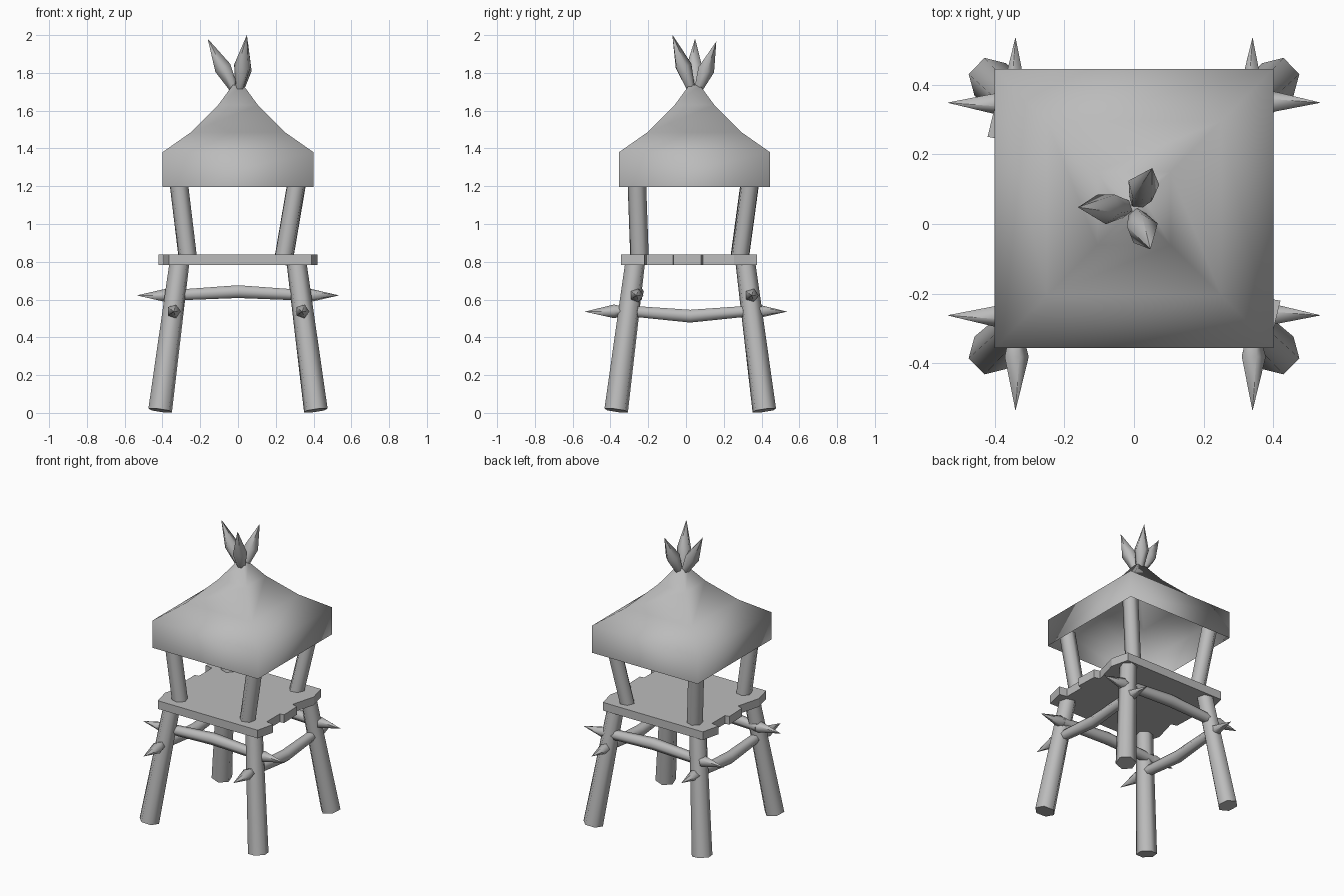
import bpy, bmesh, math
from mathutils import Vector

cube = bpy.data.objects.get("Cube")
if cube:
    bpy.data.objects.remove(cube, do_unlink=True)

grey = bpy.data.materials.new("plain_grey")
grey.use_nodes = True
colour = (0.5, 0.5, 0.5, 1)
grey.diffuse_color = colour
grey.node_tree.nodes["Principled BSDF"].inputs["Base Color"].default_value = colour


def finish(name, bm):
    bmesh.ops.recalc_face_normals(bm, faces=bm.faces)
    mesh = bpy.data.meshes.new(name)
    bm.to_mesh(mesh)
    bm.free()
    mesh.materials.append(grey)
    obj = bpy.data.objects.new(name, mesh)
    bpy.context.collection.objects.link(obj)
    return obj


def bridge(bm, low, high):
    """Join two rings of equal length with smooth quads."""
    n = len(low)
    for i in range(n):
        j = (i + 1) % n
        bm.faces.new((low[i], low[j], high[j], high[i])).smooth = True


def pole(name, stops, sides, phase=0.0):
    """Round timber through (point, radius) stops; a zero radius makes a tip."""
    bm = bmesh.new()
    axis = Vector(stops[-1][0]) - Vector(stops[0][0])
    turn = axis.to_track_quat('Z', 'Y')
    rings = []
    for point, radius in stops:
        ring = []
        for i in range(sides):
            a = phase + math.tau * i / sides
            offset = turn @ Vector((math.cos(a), math.sin(a), 0)) * max(radius, 0.0005)
            ring.append(bm.verts.new(Vector(point) + offset))
        rings.append(ring)
    for low, high in zip(rings, rings[1:]):
        bridge(bm, low, high)
    for ring in (rings[0], rings[-1]):
        cap = bm.faces.new(ring)
        for edge in cap.edges:
            edge.smooth = False
    return finish(name, bm)


def spike(name, base, tip, radii, belly):
    base, tip = Vector(base), Vector(tip)
    pole(name, [(base, radii[0]), (base.lerp(tip, belly), radii[1]), (tip, 0)], 5)


MID_Y = 0.0225
SIDE = {-1: "right", 1: "left"}
END = {-1: "front", 1: "back"}

# Splayed legs and outward-leaning posts
for sx in (-1, 1):
    for sy in (-1, 1):
        label = END[sy] + "_" + SIDE[sx]
        pole(label + "_leg", [((sx * 0.412, MID_Y + sy * 0.392, 0.013), 0.065),
                              ((sx * 0.308, MID_Y + sy * 0.29, 0.81), 0.054)], 6)
        foot_x = -0.262 if sx < 0 else 0.238
        foot_y = -0.245 if sy < 0 else 0.28
        head_y = -0.262 if sy < 0 else 0.345
        pole(label + "_post", [((foot_x, foot_y, 0.79), 0.05),
                               ((sx * 0.32, head_y, 1.27), 0.05)], 6)

# Bowed braces between the legs, each ending in spikes
for sy, y in ((-1, -0.262), (1, 0.348)):
    pole(END[sy] + "_brace", [((-0.36, y, 0.622), 0.032), ((0, y, 0.642), 0.039),
                              ((0.36, y, 0.622), 0.032)], 6)
    for sx in (-1, 1):
        spike(f"{END[sy]}_{SIDE[sx]}_side_spike", (sx * 0.33, y, 0.622),
              (sx * 0.534, y, 0.622), (0.025, 0.037), 0.25)
for sx in (-1, 1):
    x = sx * 0.34
    pole(SIDE[sx] + "_brace", [((x, -0.33, 0.542), 0.032), ((x, MID_Y, 0.512), 0.039),
                               ((x, 0.37, 0.542), 0.032)], 6)
    for sy in (-1, 1):
        spike(f"{SIDE[sx]}_{END[sy]}_end_spike", (x, sy * 0.33, 0.538),
              (x, sy * 0.534, 0.536), (0.025, 0.038), 0.25)

# Platform with ragged plank ends, the same after half a turn
ragged = [(0.39, -0.36), (0.42, -0.235), (0.365, -0.225), (0.365, -0.085),
          (0.395, -0.08), (0.39, 0.065), (0.35, 0.075), (0.395, 0.24), (0.365, 0.36)]
outline = ragged + [(-x, -y) for x, y in ragged]
bm = bmesh.new()
deck = bm.faces.new([bm.verts.new((x, y + 0.015, 0.782)) for x, y in outline])
raised = bmesh.ops.extrude_face_region(bm, geom=[deck], use_keep_orig=True)
bmesh.ops.translate(bm, vec=(0, 0, 0.056),
                    verts=[v for v in raised["geom"] if isinstance(v, bmesh.types.BMVert)])
finish("platform", bm)

# Hollow square roof: skirt, then a concave sweep to the peak
bm = bmesh.new()
previous = None
for half, z in ((0.4, 1.195), (0.4, 1.38), (0.25, 1.485), (0.105, 1.63), (0.028, 1.735)):
    ring = [bm.verts.new((sx * half, 0.045 + sy * half, z))
            for sx, sy in ((-1, -1), (1, -1), (1, 1), (-1, 1))]
    if previous:
        bridge(bm, previous, ring)
    previous = ring
bm.faces.new(previous).smooth = True
finish("roof", bm)

# Three leaf-like spikes crown the peak
for i, tip in enumerate(((-0.16, 0.048, 1.98), (0.052, 0.16, 1.965), (0.047, -0.072, 2.0))):
    peak = Vector((0, 0.045, 1.715))
    out = (Vector(tip) - peak) * Vector((1, 1, 0)).length
    out = Vector((out.x, out.y, 0)).normalized()
    spike(f"crown_spike_{i + 1}", peak + out * 0.022, tip, (0.024, 0.047), 0.42)
